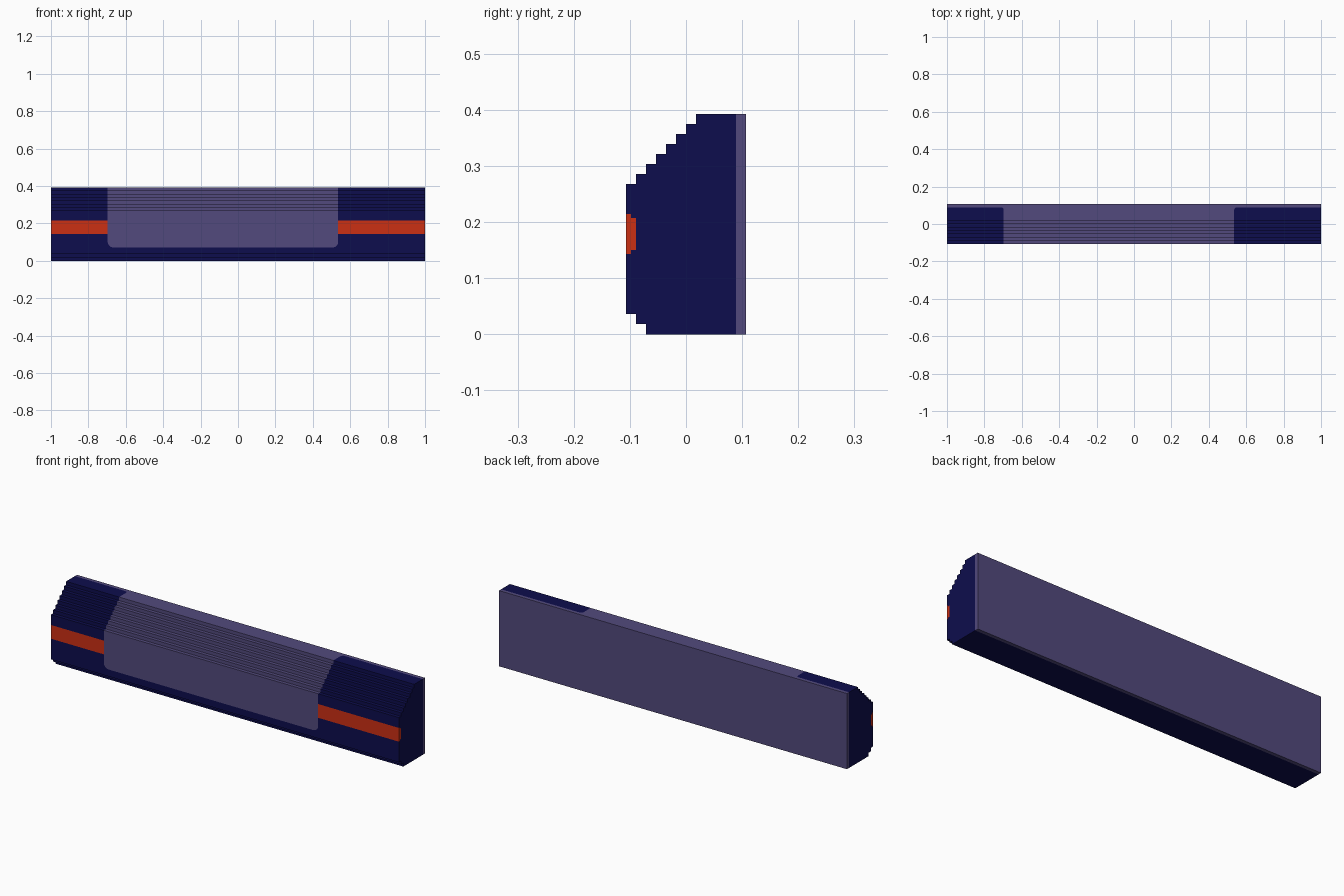
import bpy, bmesh, math
from mathutils import Vector

if "Cube" in bpy.data.objects:
    bpy.data.objects.remove(bpy.data.objects["Cube"])

U = 1 / 56                      # the model sits on a regular grid
X0, X1 = -39 * U, 30 * U        # ends of the pale panel
Z0, YB = 4 * U, 5 * U           # panel bottom, front of the backing plate


def material(name, rgb):
    m = bpy.data.materials.new(name)
    m.diffuse_color = (*rgb, 1)
    m.use_nodes = True
    m.node_tree.nodes["Principled BSDF"].inputs["Base Color"].default_value = m.diffuse_color
    return m


NAVY = material("navy", (0.0040, 0.0040, 0.075))
PURPLE = material("dusty purple", (0.085, 0.068, 0.205))
ORANGE = material("red orange", (0.60, 0.029, 0.007))


def make_object(name, bm, mats):
    bmesh.ops.recalc_face_normals(bm, faces=bm.faces)
    me = bpy.data.meshes.new(name)
    bm.to_mesh(me)
    bm.free()
    for m in mats:
        me.materials.append(m)
    ob = bpy.data.objects.new(name, me)
    bpy.context.collection.objects.link(ob)


def extrude_x(profile):
    bm = bmesh.new()
    face = bm.faces.new([bm.verts.new((-1, y * U, z * U)) for y, z in profile])
    ext = bmesh.ops.extrude_face_region(bm, geom=[face], use_keep_orig=True)
    bmesh.ops.translate(bm, vec=(2, 0, 0),
                        verts=[g for g in ext["geom"] if isinstance(g, bmesh.types.BMVert)])
    bmesh.ops.recalc_face_normals(bm, faces=bm.faces)
    return bm


def cut(bm, co, no, test=lambda f: True):
    faces = [f for f in bm.faces if test(f)]
    geom = set(faces)
    for f in faces:
        geom.update(f.verts)
        geom.update(f.edges)
    bmesh.ops.bisect_plane(bm, geom=list(geom), dist=1e-6, plane_co=co, plane_no=no)


def corner_planes(corner, side_a, side_b, r):
    """Point and outward normal pairs bounding a rounded corner."""
    o = corner + (side_a + side_b) * r
    out = [(corner, -side_a), (corner, -side_b)]
    for k in range(4):
        t = math.radians(11.25 + 22.5 * k)
        d = -side_a * math.cos(t) - side_b * math.sin(t)
        out.append((o + d * r, d))
    return out


def inside(p, planes):
    return all((p - co).dot(no) < 0 for co, no in planes)


# Stepped body: profile as (y, z) in grid units
steps = [(-4, 0), (-4, 1), (-5, 1), (-5, 2), (-6, 2), (-6, 15)]
for k in range(7):
    steps += [(-5 + k, 15 + k), (-5 + k, 16 + k)]
body = extrude_x([(5, 0)] + steps + [(5, 22)])

# Cuts for panel edges and the side stripes
X, Y, Z = Vector((1, 0, 0)), Vector((0, 1, 0)), Vector((0, 0, 1))
is_front = lambda f: f.normal.y < -0.5 and f.calc_center_median().y < -5.9 * U
is_top = lambda f: f.normal.z > 0.5 and f.calc_center_median().z > 21.9 * U
is_end = lambda f: abs(f.normal.x) > 0.5
for x in (X0, X1):
    cut(body, X * x, X)
for z in (4, 8, 12):
    cut(body, Z * z * U, Z, is_front)
for z in (8, 8.4, 11.6, 12):
    cut(body, Z * z * U, Z, is_end)
for y in (-5.5, -5):
    cut(body, Y * y * U, Y, is_end)

# Rounded corners on the front and top
front_corners = [corner_planes(Vector((x, -6 * U, Z0)), X * s, Z, 0.03)
                 for x, s in ((X0, 1), (X1, -1))]
top_corners = [corner_planes(Vector((x, YB, 22 * U)), X * s, -Y, 0.015)
               for x, s in ((X0, -1), (X1, 1))]
for planes in front_corners:
    for co, no in planes[2:]:
        cut(body, co, no, is_front)
for planes in top_corners:
    for co, no in planes[2:]:
        cut(body, co, no, is_top)

# Colours by position
body.normal_update()
for f in body.faces:
    c = f.calc_center_median()
    mid = X0 < c.x < X1
    if is_end(f):
        wide = c.y < -5.5 * U and 8 * U < c.z < 12 * U
        narrow = c.y < -5 * U and 8.4 * U < c.z < 11.6 * U
        f.material_index = 2 if wide or narrow else 0
    elif is_front(f):
        if all(inside(c, p) for p in front_corners):
            f.material_index = 1
        elif not mid and 8 * U < c.z < 12 * U:
            f.material_index = 2
    elif is_top(f):
        f.material_index = 0 if any(inside(c, p) for p in top_corners) else 1
    elif mid and c.z > Z0:
        f.material_index = 1
make_object("stepped_body", body, [NAVY, PURPLE, ORANGE])

# Backing plate along the full length
make_object("backing_plate", extrude_x([(5, 0), (6, 0), (6, 22), (5, 22)]), [PURPLE])
